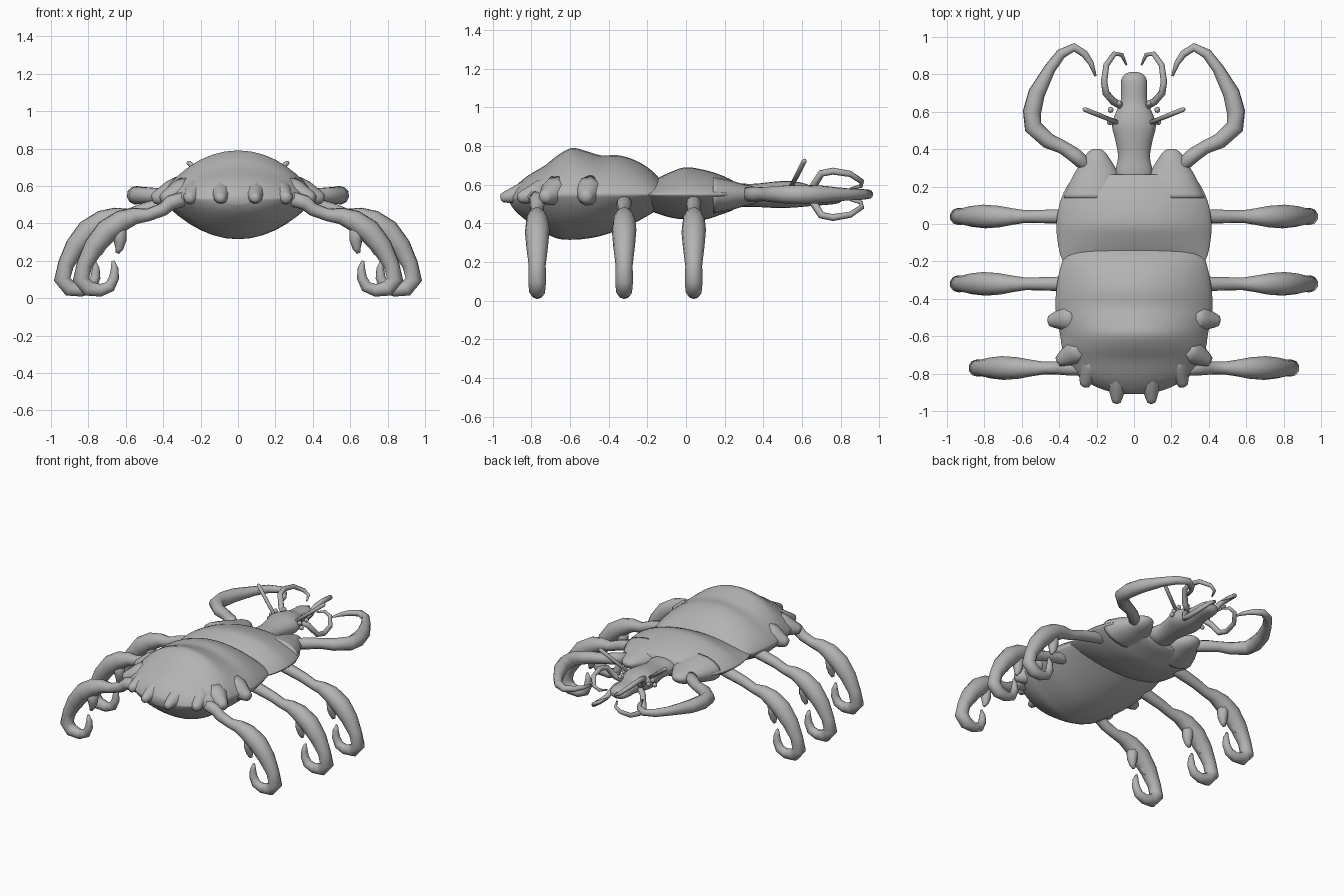
import bpy, bmesh, math
from mathutils import Vector

clay = bpy.data.materials.new("grey clay")
clay.diffuse_color = (0.45, 0.45, 0.45, 1)


def finish(name, bm, mirror=False):
    bmesh.ops.recalc_face_normals(bm, faces=bm.faces)
    for f in bm.faces:
        f.smooth = True
    me = bpy.data.meshes.new(name)
    bm.to_mesh(me)
    bm.free()
    me.materials.append(clay)
    ob = bpy.data.objects.new(name, me)
    bpy.context.collection.objects.link(ob)
    if mirror:
        ob.modifiers.new("mirror", 'MIRROR')
    return ob


def skin(bm, rings):
    """Bridge equal rings of points and cap both ends."""
    vs = [[bm.verts.new(p) for p in r] for r in rings]
    n = len(vs[0])
    for a, b in zip(vs, vs[1:]):
        for i in range(n):
            bm.faces.new((a[i], a[(i + 1) % n], b[(i + 1) % n], b[i]))
    bm.faces.new(vs[0])
    bm.faces.new(vs[-1])


def smooth_rows(rows, steps):
    """Catmull-Rom interpolation through rows of numbers."""
    out = []
    for i in range(len(rows) - 1):
        a, b, c, d = (rows[max(0, min(len(rows) - 1, i + k))] for k in (-1, 0, 1, 2))
        for s in range(steps):
            t = s / steps
            out.append([0.5 * (2 * q + (r - p) * t + (2 * p - 5 * q + 4 * r - w) * t * t
                               + (3 * q - p - 3 * r + w) * t ** 3)
                        for p, q, r, w in zip(a, b, c, d)])
    return out + [list(rows[-1])]


def shell(name, rows, power=1.6, steps=4, n=36, mirror=False):
    """Loft lens sections: y, centre x, half width, rim z, top z, bottom z."""
    rings = []
    for y, cx, w, rim, top, bot in smooth_rows(rows, steps):
        ring = []
        for i in range(n):
            a = 2 * math.pi * i / n
            s = math.sin(a)
            h = top - rim if s > 0 else rim - bot
            ring.append((cx + w * math.cos(a), y, rim + math.copysign(abs(s) ** power, s) * h))
        rings.append(ring)
    bm = bmesh.new()
    skin(bm, rings)
    return finish(name, bm, mirror)


def tube(bm, pts, n=10):
    """Tapered limb through (x, y, z, radius) points."""
    P = [Vector(p[:3]) for p in pts]
    rings, side = [], None
    for i, p in enumerate(P):
        t = (P[min(i + 1, len(P) - 1)] - P[max(i - 1, 0)]).normalized()
        if side is None:
            side = t.orthogonal()
        side = (side - t * side.dot(t)).normalized()
        up = t.cross(side)
        rings.append([p + (side * math.cos(2 * math.pi * k / n) + up * math.sin(2 * math.pi * k / n)) * pts[i][3]
                      for k in range(n)])
    skin(bm, rings)


def limb(name, *paths):
    bm = bmesh.new()
    for p in paths:
        tube(bm, p)
    return finish(name, bm, True)


# Abdomen and thorax
shell("abdomen", [
    (-.91, 0, .07, .53, .56, .50), (-.88, 0, .18, .53, .595, .46), (-.82, 0, .29, .54, .645, .41),
    (-.73, 0, .36, .545, .70, .35), (-.66, 0, .385, .55, .755, .32), (-.59, 0, .395, .55, .79, .315),
    (-.52, 0, .41, .55, .775, .32), (-.44, 0, .42, .55, .752, .335), (-.35, 0, .415, .55, .752, .365),
    (-.26, 0, .40, .55, .725, .405), (-.18, 0, .375, .55, .675, .45), (-.11, 0, .33, .55, .60, .49)])
shell("thorax", [
    (-.22, 0, .37, .55, .58, .48), (-.16, 0, .395, .55, .625, .455), (-.08, 0, .41, .55, .665, .43),
    (0, 0, .415, .55, .69, .42), (.10, 0, .40, .55, .675, .42), (.18, 0, .37, .55, .65, .445),
    (.235, 0, .335, .55, .625, .465), (.265, 0, .30, .55, .605, .485)])
shell("shoulder_lobe", [
    (.14, .21, .17, .55, .64, .45), (.22, .205, .14, .55, .625, .465), (.29, .20, .107, .55, .605, .485),
    (.35, .20, .07, .55, .59, .50), (.385, .20, .045, .55, .575, .52), (.40, .20, .02, .55, .56, .54)],
    power=1, steps=3, n=16, mirror=True)

# Knobs along the abdomen rim: x, y, direction, length, radius
bm = bmesh.new()
for x, y, deg, length, r in ((.09, -.87, -88, .09, .045), (.24, -.79, -72, .085, .05),
                             (.34, -.70, -30, .08, .055), (.385, -.51, -8, .075, .055)):
    d = Vector((math.cos(math.radians(deg)), math.sin(math.radians(deg))))
    tube(bm, [(x + d.x * length * t, y + d.y * length * t, .55 - .02 * t, r * k)
              for t, k in ((-1, 1.5), (-.3, 1.3), (.25, .95), (.7, .68), (.93, .5), (1, .2))])
finish("rim_knobs", bm, True)

# Three pairs of hooked walking legs, the rear pair set further in
LEG = [(.40, .475, .036), (.48, .445, .034), (.55, .44, .045), (.62, .415, .058), (.70, .36, .064),
       (.77, .275, .056), (.82, .18, .044), (.84, .10, .046), (.80, .052, .043), (.735, .042, .034),
       (.685, .062, .031), (.662, .11, .027), (.66, .16, .02), (.668, .20, .008)]
SPINES = [[(.64, .39, .045), (.63, .31, .035), (.635, .265, .022), (.645, .24, .01)],
          [(.73, .31, .04), (.735, .27, .03), (.745, .24, .02), (.75, .228, .01)]]
for name, y, dx in (("front_leg", .04, .1), ("middle_leg", -.32, .1), ("rear_leg", -.77, 0)):
    place = lambda pts: [(x + dx, y, z, r) for x, z, r in pts]
    hip = [(.26, y, .54, .04), (.36, y, .51, .04)]
    limb(name, hip + place(LEG), *[place(s) for s in SPINES])

# Grasping forelegs
limb("foreleg", [(x, y, .55, r) for x, y, r in (
    (.24, .30, .038), (.32, .37, .04), (.38, .41, .036), (.46, .445, .042), (.54, .52, .048),
    (.545, .60, .05), (.52, .70, .046), (.45, .83, .032), (.39, .91, .028), (.32, .945, .024),
    (.265, .91, .02), (.23, .86, .015), (.205, .79, .006))])

# Head with snout
shell("head", [
    (.24, 0, .09, .55, .60, .49), (.28, 0, .10, .55, .605, .485), (.36, 0, .085, .55, .605, .485),
    (.45, 0, .10, .55, .615, .48), (.53, 0, .118, .55, .62, .48), (.60, 0, .095, .55, .61, .485),
    (.65, 0, .072, .545, .595, .49), (.72, 0, .07, .54, .59, .495), (.77, 0, .068, .54, .585, .50),
    (.80, 0, .05, .54, .57, .51), (.812, 0, .02, .54, .55, .53)], power=1, steps=3, n=20)

# Curved feelers above and below the snout
FEELER = [(.05, .62, 0, .02), (.11, .655, .3, .02), (.15, .70, .9, .019), (.16, .76, 1, .018),
          (.148, .85, .88, .016), (.105, .91, .55, .014), (.065, .905, .35, .011), (.04, .85, .25, .005)]
for name, sign in (("upper_feeler", .12), ("lower_feeler", -.12)):
    limb(name, [(x, y, .55 + sign * k, r) for x, y, k, r in FEELER])

# Eye stalks and small beads on the cheeks
limb("eye_stalk", [(.07, .535, .57, .012), (.262, .612, .722, .013), (.27, .615, .728, .008)])
bm = bmesh.new()
for p in ((.115, .545, .575), (.125, .61, .575), (.08, .645, .585), (.13, .545, .545)):
    ball = bmesh.ops.create_uvsphere(bm, u_segments=10, v_segments=6, radius=.016)
    bmesh.ops.translate(bm, verts=ball["verts"], vec=p)
finish("cheek_beads", bm, True)
